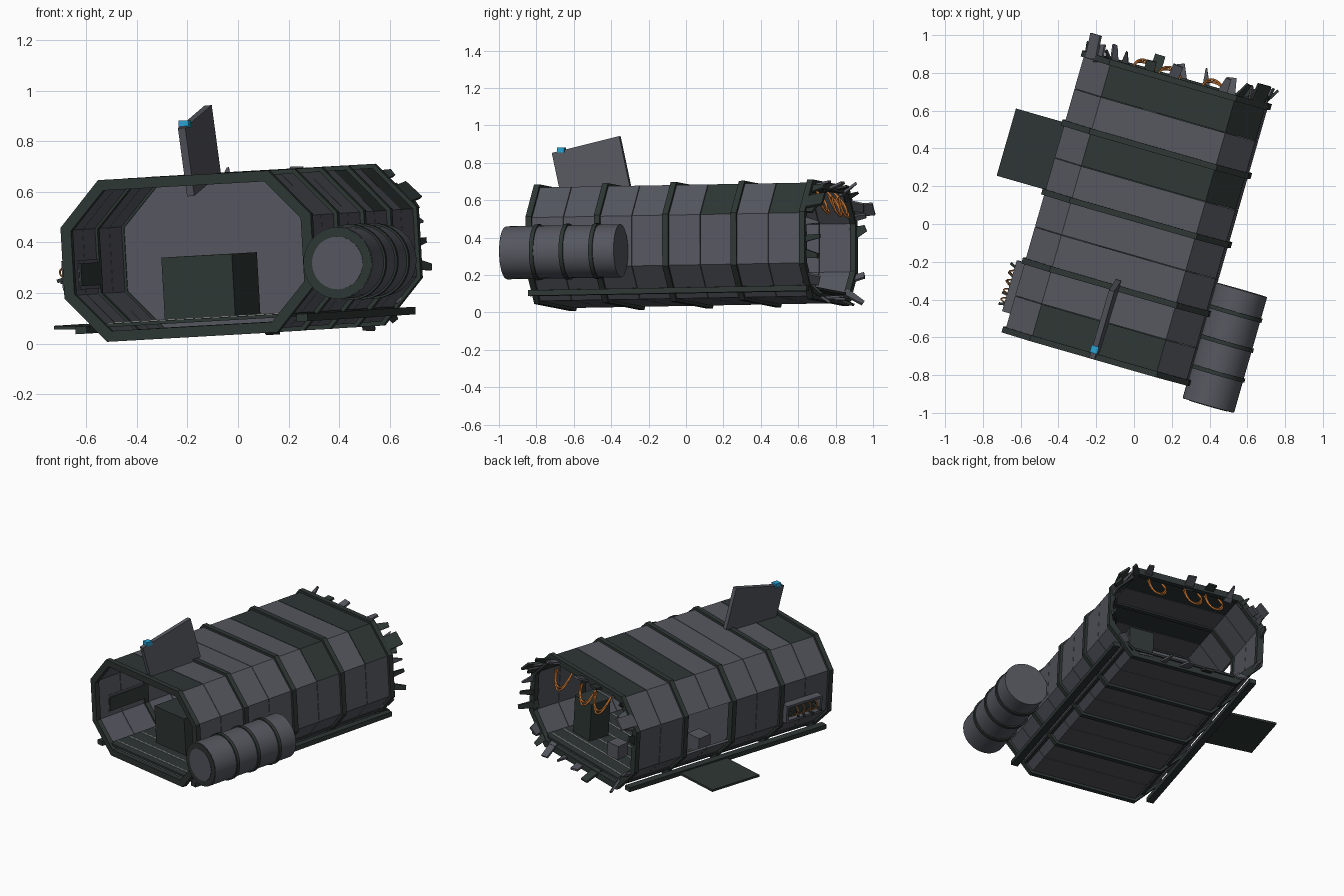
import bpy, bmesh, math, random
from mathutils import Matrix, Vector, Euler

if "Cube" in bpy.data.objects:
    bpy.data.objects.remove(bpy.data.objects["Cube"])

random.seed(7)
R = math.radians
# Hull frame: u across, v along (0 = front rib), w up; turned, pitched and rolled as a wreck
M = (Matrix.Translation((-0.195, -0.70, 0.346)) @ Matrix.Rotation(R(-16), 4, 'Z')
     @ Matrix.Rotation(R(1), 4, 'X') @ Matrix.Rotation(R(-3.1), 4, 'Y'))
BAY, NB = 0.38, 4
LEN = BAY * NB


def material(name, col):
    m = bpy.data.materials.new(name)
    m.diffuse_color = (*col, 1)
    m.use_nodes = True
    m.node_tree.nodes["Principled BSDF"].inputs["Base Color"].default_value = m.diffuse_color
    return m


GREY = material("hull grey", (0.092, 0.096, 0.115))
GREEN = material("dark green", (0.027, 0.038, 0.035))
ORANGE = material("cable orange", (0.55, 0.17, 0.03))
BLUE = material("beacon blue", (0.02, 0.36, 0.65))
PALE = material("pale seam", (0.5, 0.5, 0.5))


def add(name, bm, mats, mw=M):
    bmesh.ops.recalc_face_normals(bm, faces=bm.faces[:])
    me = bpy.data.meshes.new(name)
    bm.to_mesh(me)
    bm.free()
    for m in mats:
        me.materials.append(m)
    ob = bpy.data.objects.new(name, me)
    bpy.context.collection.objects.link(ob)
    ob.matrix_world = mw
    return ob


def prism(bm, prof, v0, v1, idx=0):
    """Extrude a (u, w) polygon along v."""
    a = [bm.verts.new((p[0], v0, p[1])) for p in prof]
    b = [bm.verts.new((p[0], v1, p[1])) for p in prof]
    n = len(prof)
    fs = [bm.faces.new(a), bm.faces.new(b[::-1])]
    fs += [bm.faces.new((a[i], b[i], b[(i + 1) % n], a[(i + 1) % n])) for i in range(n)]
    for f in fs:
        f.material_index = idx


def box(name, c, s, mat, rot=(0, 0, 0), taper=1.0, mw=M):
    bm = bmesh.new()
    bmesh.ops.create_cube(bm, size=1)
    for p in bm.verts:
        if p.co.y > 0:
            p.co.x *= taper
        p.co = Vector([p.co[i] * s[i] for i in range(3)])
    return add(name, bm, [mat], mw @ Matrix.Translation(c) @ Euler(rot).to_matrix().to_4x4())


def octagon(d):
    """Hull cross-section pulled in by d, starting at the top left, clockwise."""
    a, b, c, e = 0.35 - d * 0.45, 0.515 - d, 0.32 - d, 0.14 - d * 0.35
    return [(-a, c), (a, c), (b, e), (b, -e), (a, -c), (-a, -c), (-b, -e), (-b, e)]


def cable(name, pts, r=0.006):
    cu = bpy.data.curves.new(name, 'CURVE')
    cu.dimensions = '3D'
    cu.bevel_depth, cu.bevel_resolution, cu.resolution_u = r, 1, 4
    sp = cu.splines.new('NURBS')
    sp.points.add(len(pts) - 1)
    for q, p in zip(sp.points, pts):
        q.co = (*p, 1)
    sp.use_endpoint_u = True
    sp.order_u = 3
    cu.materials.append(ORANGE)
    ob = bpy.data.objects.new(name, cu)
    bpy.context.collection.objects.link(ob)
    ob.matrix_world = M


# Ribs: five octagonal frames
out, inn = octagon(0), octagon(0.042)
for r in range(NB + 1):
    bm = bmesh.new()
    v0, v1 = r * BAY - 0.016, r * BAY + 0.016
    rows = [[bm.verts.new((p[0], v, p[1])) for p in prof]
            for prof, v in ((out, v0), (out, v1), (inn, v1), (inn, v0))]
    for k in range(4):
        A, B = rows[k], rows[(k + 1) % 4]
        for i in range(8):
            j = (i + 1) % 8
            bm.faces.new((A[i], A[j], B[j], B[i]))
    add(f"rib_{r + 1}", bm, [GREEN])

# Hull panels: two per bay on each side, green ones chosen by bay and side
bm = bmesh.new()
po, pi = octagon(0.016), octagon(0.032)
GREEN_ROOF, GREEN_SLOPE = {0, 5, 7}, {5, 7}
for h in range(NB * 2):
    for k in range(8):
        if k == 6 and h in (4, 5):      # side doorway
            continue
        j = (k + 1) % 8
        g = (k == 0 and h in GREEN_ROOF) or (k == 1 and h in GREEN_SLOPE)
        prism(bm, [po[k], po[j], pi[j], pi[k]],
              h * BAY / 2 + 0.0015, (h + 1) * BAY / 2 - 0.0015, int(g))
add("hull_panels", bm, [GREY, GREEN])

# Bulkhead in the middle of the hull
bm = bmesh.new()
prism(bm, octagon(0.034), 2 * BAY - 0.01, 2 * BAY + 0.01)
add("bulkhead", bm, [GREY])

# Deck with pale seams, lower rails, fold-out ramp
box("deck", (0, LEN / 2, -0.255), (0.8, LEN, 0.014), GREEN)
for i in range(16):
    box(f"deck_seam_{i + 1}", (0, 0.05 + i * 0.095, -0.2465), (0.72, 0.006, 0.004), PALE)
for s in (-1, 1):
    box("rail_left" if s < 0 else "rail_right", (s * 0.455, LEN / 2, -0.268), (0.045, LEN + 0.03, 0.03), GREEN)
box("ramp", (-0.625, 0.952, -0.262), (0.33, 0.37, 0.014), GREEN, (0, R(3), 0))

# Crates and console inside
box("large_crate", (-0.025, 0.38, -0.123), (0.29, 0.36, 0.245), GREEN)
box("rear_crate", (0.22, 1.28, -0.12), (0.16, 0.15, 0.25), GREEN)
box("small_crate_1", (-0.10, 1.33, -0.20), (0.09, 0.09, 0.09), GREY, (0, 0, 0.15))
box("small_crate_2", (-0.31, 0.86, -0.19), (0.1, 0.1, 0.1), GREY, (0, 0, 0.1))

# Side tank with bands and a dark front rim
def tank_part(name, v0, v1, r, mat):
    bm = bmesh.new()
    bmesh.ops.create_cone(bm, cap_ends=True, segments=32, radius1=r, radius2=r, depth=v1 - v0)
    for f in bm.faces:
        f.smooth = len(f.verts) == 4
    T = Matrix.Translation((0.635, (v0 + v1) / 2, -0.06)) @ Matrix.Rotation(R(90), 4, 'X')
    return add(name, bm, [mat], M @ T)


tank_part("tank_body", -0.085, 0.548, 0.142, GREY)
for i, v in enumerate((0.09, 0.255, 0.42)):
    tank_part(f"tank_band_{i + 1}", v - 0.011, v + 0.011, 0.15, GREEN)
tank_part("tank_front_rim", -0.089, -0.084, 0.140, GREEN)
tank_part("tank_front_cap", -0.092, -0.087, 0.104, GREY)
box("tank_strut", (0.54, 0.25, -0.06), (0.1, 0.3, 0.06), GREEN)

# Bent roof plate with a blue beacon, placed in world space
along, down = Vector((0.105, 0.36, 0.09)), Vector((0.04, 0.07, -0.265))
ax, dz = along.normalized(), down.normalized()
side = ax.cross(-dz).normalized()
up = side.cross(ax)
F = Matrix((side, ax, up)).transposed().to_4x4()
F.translation = (-0.1525, -0.505, 0.7625)
box("roof_plate", (0, 0, 0), (0.03, along.length, down.length), GREY, mw=F)
box("beacon", (-0.21, -0.665, 0.868), (0.04, 0.04, 0.026), BLUE, (0, 0, R(-16)), mw=Matrix())

# Damaged service hatch on the left side
for n, w in (("top", 0.0), ("bottom", -0.10)):
    box("hatch_frame_" + n, (-0.515, 0.23, w), (0.07, 0.28, 0.016), GREY)
for n, v in (("front", 0.098), ("back", 0.362)):
    box("hatch_frame_" + n, (-0.515, v, -0.05), (0.07, 0.016, 0.1), GREY)
box("hatch_recess", (-0.492, 0.23, -0.05), (0.04, 0.27, 0.09), GREEN)
for i in range(5):
    v = 0.13 + i * 0.05
    box(f"hatch_shard_{i + 1}", (-0.545, v, -0.05 + random.uniform(-0.03, 0.03)), (0.075, 0.014, 0.014),
        GREEN, (0, random.uniform(-0.4, 0.4), random.uniform(-0.6, 0.6)))
    if i < 4:
        cable(f"hatch_cable_{i + 1}", [(-0.51, v, -0.02), (-0.57, v + 0.01, -0.01),
                                       (-0.58, v + 0.03, -0.06), (-0.52, v + 0.04, -0.08)], 0.004)

# Torn shards around the rear rim
rim = octagon(0.02)
n = 0
for k in range(8):
    a, b = Vector(rim[k]), Vector(rim[(k + 1) % 8])
    ang = math.atan2(b.y - a.y, b.x - a.x)
    cnt = 5 if k in (0, 4) else 3
    for i in range(cnt):
        if random.random() < 0.12:
            continue
        p = a.lerp(b, (i + 0.5) / cnt)
        L = random.uniform(0.08, 0.13)
        rot = (Matrix.Rotation(-ang, 3, 'Y') @ Matrix.Rotation(random.uniform(-0.2, 0.7), 3, 'X')
               @ Matrix.Rotation(random.uniform(-0.4, 0.4), 3, 'Z')).to_euler()
        n += 1
        box(f"rear_shard_{n}", (p.x, LEN + L * 0.3, p.y), (random.uniform(0.04, 0.075), L, 0.013),
            random.choice((GREY, GREY, GREEN)), rot, random.choice((0.15, 0.5, 0.9)))
# Largest torn corner pieces
box("rear_corner_left", (-0.46, LEN + 0.055, 0.20), (0.08, 0.13, 0.014), GREY, (0.1, R(-45), 0))
box("rear_corner_right", (0.46, LEN + 0.05, 0.20), (0.09, 0.12, 0.014), GREEN, (0.2, R(45), 0))

# Loose cables hanging from the rear roof
for i, u in enumerate((-0.17, -0.03, 0.21)):
    for d in (0, 0.018):
        cable(f"rear_cable_{i + 1}", [(u - 0.05, LEN - 0.03, 0.28), (u - 0.065, LEN + 0.03, 0.22 - d),
                                      (u - 0.02, LEN + 0.05 + d, 0.15 - d), (u + 0.05, LEN + 0.04, 0.17),
                                      (u + 0.06, LEN + 0.01 + d, 0.25)])
cable("bulkhead_cable", [(-0.25, 0.78, 0.2), (-0.28, 0.83, 0.08), (-0.2, 0.82, 0.02), (-0.15, 0.78, 0.1)])
